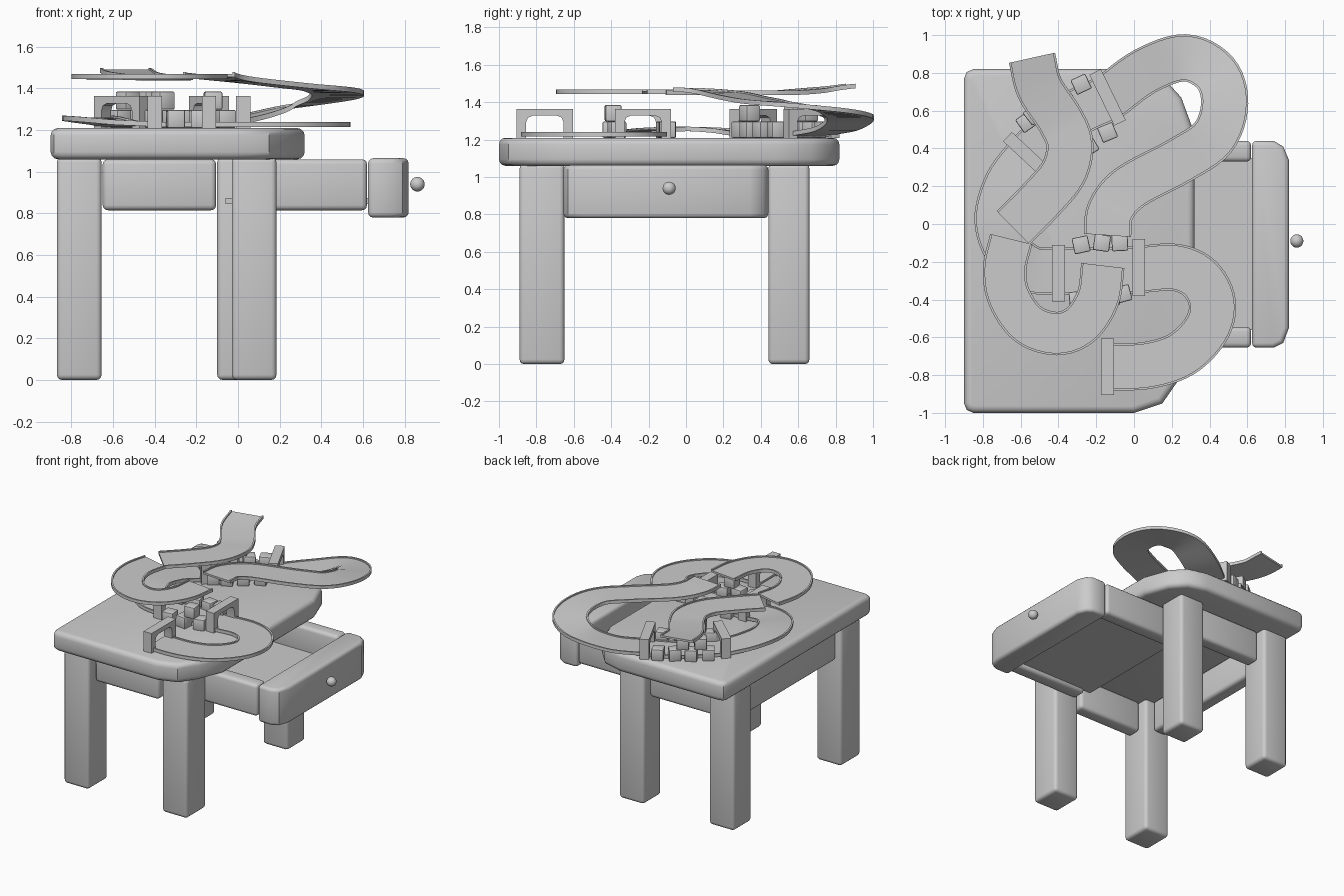
import bpy, bmesh, math
from mathutils import Vector, Matrix


def finish(name, bm, bevel=0.0, seg=3, matrix=None):
    bmesh.ops.recalc_face_normals(bm, faces=bm.faces)
    if bevel:
        edges = [e for e in bm.edges if e.calc_face_angle(0) > math.radians(50)]
        bmesh.ops.bevel(bm, geom=edges, offset=bevel, segments=seg, profile=0.5, affect='EDGES')
    if matrix:
        bm.transform(matrix)
    me = bpy.data.meshes.new(name)
    bm.to_mesh(me)
    bm.free()
    ob = bpy.data.objects.new(name, me)
    bpy.context.collection.objects.link(ob)
    bpy.ops.object.select_all(action='DESELECT')
    ob.select_set(True)
    bpy.context.view_layer.objects.active = ob
    bpy.ops.object.shade_smooth_by_angle(angle=math.radians(35))
    return ob


def prism(name, pts, z0, z1, bevel=0.0, seg=3, matrix=None):
    """Outline in xy pulled up from z0 to z1."""
    bm = bmesh.new()
    f = bm.faces.new([bm.verts.new((x, y, z0)) for x, y in pts])
    top = bmesh.ops.extrude_face_region(bm, geom=[f])['geom']
    bmesh.ops.translate(bm, vec=(0, 0, z1 - z0),
                        verts=[g for g in top if isinstance(g, bmesh.types.BMVert)])
    return finish(name, bm, bevel, seg, matrix)


def box(name, x0, x1, y0, y1, z0, z1, bevel=0.025):
    return prism(name, [(x0, y0), (x1, y0), (x1, y1), (x0, y1)], z0, z1, bevel)


# Tabletop: tight corners at the left, broad faceted corners at the right
prism("tabletop", [(-0.9, -0.95), (-0.885, -0.985), (-0.85, -1), (0.0, -1), (0.15, -0.95),
                   (0.24, -0.82), (0.32, -0.62), (0.32, 0.48), (0.25, 0.67), (0.15, 0.78),
                   (0.0, 0.82), (-0.85, 0.82), (-0.885, 0.805), (-0.9, 0.77)],
      1.06, 1.21, 0.035)

# Legs
for name, x, y0, y1 in [("front_left_leg", -0.87, -0.89, -0.65), ("front_right_leg", -0.03, -0.89, -0.65),
                        ("back_left_leg", -0.87, 0.44, 0.66), ("back_right_leg", -0.10, 0.44, 0.66)]:
    box(name, x, x + 0.215, y0, y1, 0, 1.07, 0.025)

# Aprons between the legs
box("front_apron", -0.65, -0.105, -0.82, -0.71, 0.815, 1.06)
box("back_apron", -0.65, -0.105, 0.49, 0.6, 0.815, 1.06)
box("left_apron", -0.83, -0.72, -0.65, 0.44, 0.815, 1.06)

# Open drawer
prism("drawer_front", [(0.625, -0.655), (0.74, -0.655), (0.79, -0.63), (0.82, -0.55),
                       (0.82, 0.34), (0.79, 0.41), (0.74, 0.44), (0.625, 0.44)], 0.78, 1.065, 0.025)
for name, y in [("drawer_side_front", -0.655), ("drawer_side_back", 0.33)]:
    box(name, 0.0, 0.62, y, y + 0.11, 0.815, 1.06)
box("drawer_floor", -0.06, 0.64, -0.56, 0.35, 0.845, 0.875, 0)
bm = bmesh.new()
bmesh.ops.create_uvsphere(bm, u_segments=20, v_segments=12, radius=0.035,
                          matrix=Matrix.Translation((0.862, -0.09, 0.94)))
finish("drawer_knob", bm)


# Race track: a shallow rimmed strip swept along a smooth path
def track(name, pts, width=0.25, steps=6):
    p = [Vector(q) for q in pts]
    p = [2 * p[0] - p[1]] + p + [2 * p[-1] - p[-2]]
    path = []
    for i in range(1, len(p) - 2):
        a, b, c, d = p[i - 1:i + 3]
        for k in range(steps):
            t = k / steps
            path.append(0.5 * (2 * b + (c - a) * t + (2 * a - 5 * b + 4 * c - d) * t ** 2
                               + (3 * b - a - 3 * c + d) * t ** 3))
    path.append(p[-2])
    w, r = width / 2, 0.012
    prof = [(-w, 0), (w, 0), (w, 0.024), (w - r, 0.024), (w - r, 0.015),
            (r - w, 0.015), (r - w, 0.024), (-w, 0.024)]
    bm = bmesh.new()
    rings = []
    for i, q in enumerate(path):
        t = path[min(i + 1, len(path) - 1)] - path[max(i - 1, 0)]
        side = Vector((t.y, -t.x, 0)).normalized()
        rings.append([bm.verts.new(q + side * u + Vector((0, 0, v))) for u, v in prof])
    n = len(prof)
    for a, b in zip(rings, rings[1:]):
        for j in range(n):
            bm.faces.new((a[j], a[(j + 1) % n], b[(j + 1) % n], b[j]))
    bm.faces.new(rings[0])
    bm.faces.new(rings[-1])
    finish(name, bm)


track("track_right_loop", [(-0.17, -0.755, 1.216), (0.06, -0.75, 1.216), (0.25, -0.69, 1.216),
                           (0.38, -0.56, 1.216), (0.415, -0.42, 1.216), (0.35, -0.29, 1.216),
                           (0.22, -0.23, 1.216), (0.03, -0.24, 1.216)])
track("track_lower_straight", [(0.03, -0.24, 1.216), (-0.18, -0.25, 1.216), (-0.40, -0.25, 1.216)])
track("track_left_curve", [(-0.40, -0.25, 1.216), (-0.54, -0.24, 1.225), (-0.66, -0.15, 1.24),
                           (-0.72, 0.02, 1.245), (-0.67, 0.21, 1.235), (-0.56, 0.36, 1.216)])
track("track_back_straight", [(-0.56, 0.36, 1.216), (-0.44, 0.48, 1.216), (-0.3, 0.59, 1.216),
                              (-0.13, 0.67, 1.216)])
track("track_ramp", [(-0.14, 0.665, 1.22), (0.06, 0.81, 1.25), (0.27, 0.88, 1.305),
                     (0.43, 0.8, 1.34), (0.48, 0.64, 1.365), (0.42, 0.46, 1.385), (0.24, 0.335, 1.405),
                     (-0.02, 0.195, 1.435), (-0.125, 0.07, 1.45), (-0.14, -0.06, 1.455)])
track("track_upper_loop", [(-0.165, -0.22, 1.445), (-0.19, -0.39, 1.445), (-0.28, -0.53, 1.445),
                           (-0.41, -0.58, 1.445), (-0.56, -0.53, 1.445), (-0.66, -0.39, 1.445),
                           (-0.685, -0.24, 1.445), (-0.65, -0.08, 1.445)], 0.23)
track("track_upper_exit", [(-0.64, -0.02, 1.44), (-0.5, 0.12, 1.44), (-0.375, 0.27, 1.44),
                           (-0.34, 0.42, 1.44), (-0.39, 0.55, 1.44), (-0.5, 0.72, 1.455),
                           (-0.54, 0.88, 1.475)])

# Arched gates straddling the track
ARCH = [(-0.15, 0), (-0.15, 0.155), (0.15, 0.155), (0.15, 0), (0.1, 0), (0.1, 0.085),
        (0.09, 0.11), (0.065, 0.12), (-0.065, 0.12), (-0.09, 0.11), (-0.1, 0.085), (-0.1, 0)]
for i, (x, y, angle) in enumerate([(-0.14, -0.755, 90), (0.025, -0.23, 90), (-0.4, -0.26, 90),
                                   (-0.14, 0.67, 116), (-0.56, 0.36, 137)]):
    m = (Matrix.Translation((x, y, 1.208)) @ Matrix.Rotation(math.radians(angle), 4, 'Z')
         @ Matrix.Rotation(math.radians(90), 4, 'X'))
    prism(f"gate_{i + 1}", ARCH, -0.034, 0.034, matrix=m)

# Toy blocks supporting the upper track, (x, y, layer, turn)
BLOCKS = [(-0.28, -0.11, 0, 12), (-0.17, -0.1, 0, -8), (-0.075, -0.1, 0, 3),
          (-0.3, -0.4, 0, 5), (-0.18, -0.4, 0, -6), (-0.06, -0.37, 0, 15), (-0.12, -0.39, 1, 4),
          (-0.57, 0.54, 0, 35), (-0.48, 0.62, 0, 28), (-0.38, 0.68, 0, 40), (-0.28, 0.74, 0, 25),
          (-0.42, 0.3, 0, 35), (-0.33, 0.34, 0, 28), (-0.24, 0.41, 0, 32), (-0.14, 0.485, 0, 22),
          (-0.36, 0.34, 1, 30), (-0.53, 0.58, 1, 38), (-0.43, 0.65, 1, 33)]
for i, (x, y, layer, turn) in enumerate(BLOCKS):
    m = (Matrix.Translation((x, y, 1.21 + 0.088 * layer))
         @ Matrix.Rotation(math.radians(turn), 4, 'Z'))
    s = 0.043
    prism(f"block_{i + 1}", [(-s, -s), (s, -s), (s, s), (-s, s)], 0, 0.087, 0.008, 2, m)
